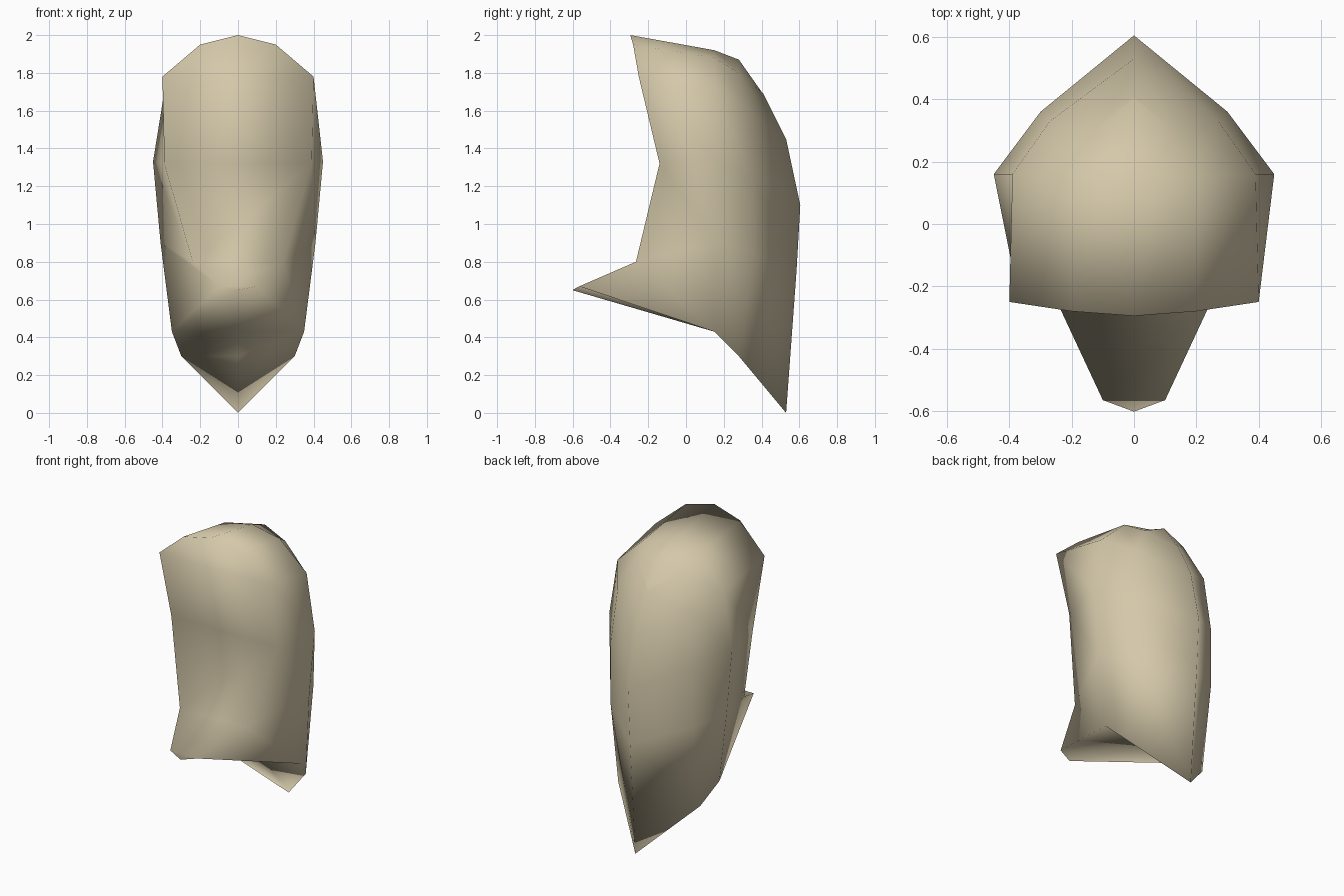
import bpy, bmesh

if "Cube" in bpy.data.objects:
    bpy.data.objects.remove(bpy.data.objects["Cube"])

# Half cross-sections (x, y, z), each running from top centre to bottom centre
front = [(0, -.295, 2), (.2, -.28, 1.95), (.4, -.25, 1.78), (.39, -.14, 1.32),
         (.24, -.265, .8), (.1, -.565, .67), (0, -.602, .65)]
middle = [(0, .15, 1.92), (.2, .15, 1.88), (.39, .16, 1.7), (.45, .16, 1.33),
          (.41, .16, .9), (.35, .15, .43), (0, .15, .43)]
rear = [(0, .28, 1.87), (.15, .28, 1.8), (.27, .33, 1.6), (.3, .36, 1.25),
        (.3, .36, .85), (.3, .28, .3), (0, .28, .3)]
keel = [(0, .4, 1.7), (0, .41, 1.69), (0, .53, 1.45), (0, .605, 1.1),
        (0, .585, .75), (0, .53, 0), (0, .53, 0)]
sections = [front, middle, rear, keel]

bm = bmesh.new()
cache = {}


def vert(p):
    key = tuple(round(c, 3) + 0.0 for c in p)
    if key not in cache:
        cache[key] = bm.verts.new(key)
    return cache[key]


def face(points):
    vs = list(dict.fromkeys(vert(p) for p in points))
    if len(vs) > 2 and not bm.faces.get(vs):
        bm.faces.new(vs)


def flip(p):
    return (-p[0], p[1], p[2])


# Shell, both sides
for a, b in zip(sections, sections[1:]):
    for i in range(6):
        quad = [a[i], b[i], b[i + 1], a[i + 1]]
        face(quad)
        face([flip(p) for p in reversed(quad)])

# Closed front with jutting chin
for p, q in zip(front, front[1:]):
    face([p, q, flip(q), flip(p)])

bmesh.ops.recalc_face_normals(bm, faces=bm.faces)
for f in bm.faces:
    f.smooth = True

mesh = bpy.data.meshes.new("hood")
bm.to_mesh(mesh)
bm.free()
hood = bpy.data.objects.new("hood", mesh)
bpy.context.collection.objects.link(hood)

tan = bpy.data.materials.new("pale tan")
tan.diffuse_color = (.66, .58, .40, 1)
tan.use_nodes = True
tan.node_tree.nodes["Principled BSDF"].inputs["Base Color"].default_value = tan.diffuse_color
mesh.materials.append(tan)
